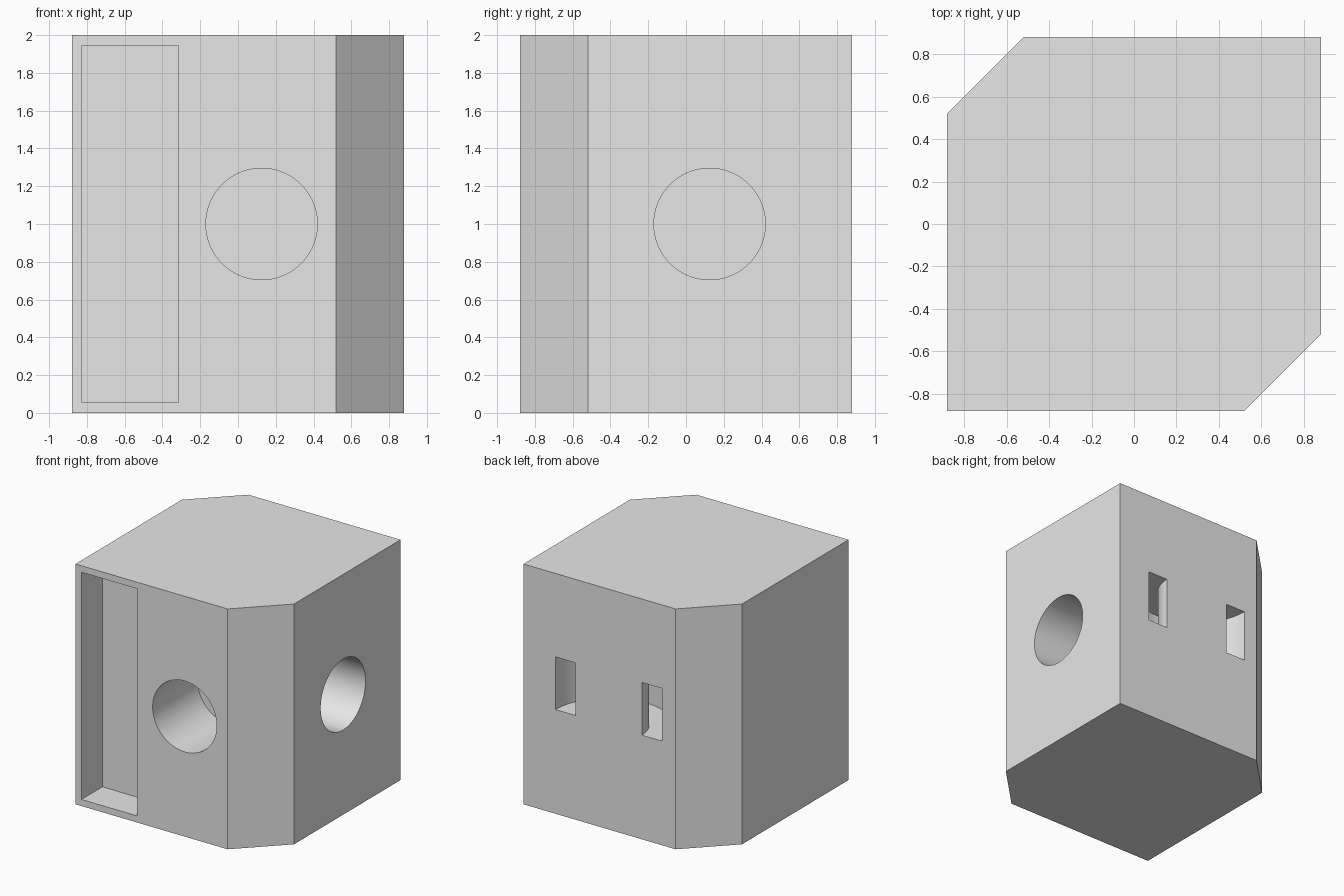
import bpy
import bmesh
from math import pi, cos, sin
from mathutils import Matrix, Vector

cube = bpy.data.objects.get("Cube")
if cube:
    bpy.data.objects.remove(cube, do_unlink=True)

HALF = 0.88      # half width of the block
CUT = 0.52       # where the corner chamfers start
MARGIN = 0.05    # how far cutters reach past the surface

grey = bpy.data.materials.new("light_grey")
grey.use_nodes = True
grey.diffuse_color = (0.8, 0.8, 0.8, 1)
grey.node_tree.nodes["Principled BSDF"].inputs["Base Color"].default_value = (0.8, 0.8, 0.8, 1)


def prism(name, outline, low, high, turn=None):
    """Extrude a flat outline along z from low to high, then turn it."""
    bm = bmesh.new()
    face = bm.faces.new([bm.verts.new((x, y, low)) for x, y in outline])
    moved = bmesh.ops.extrude_face_region(bm, geom=[face])["geom"]
    bmesh.ops.translate(bm, vec=Vector((0, 0, high - low)),
                        verts=[g for g in moved if isinstance(g, bmesh.types.BMVert)])
    if turn:
        bm.transform(turn)
    bmesh.ops.recalc_face_normals(bm, faces=bm.faces)
    mesh = bpy.data.meshes.new(name)
    bm.to_mesh(mesh)
    bm.free()
    mesh.materials.append(grey)
    obj = bpy.data.objects.new(name, mesh)
    bpy.context.collection.objects.link(obj)
    return obj


def arc(cx, cy, radius, start, end, steps):
    return [(cx + radius * cos(start + (end - start) * i / steps),
             cy + radius * sin(start + (end - start) * i / steps))
            for i in range(steps + 1)]


def rectangle(x0, x1, y0, y1):
    return [(x0, y0), (x1, y0), (x1, y1), (x0, y1)]


# Block with two opposite chamfered corners
block = prism("block", [(-HALF, -HALF), (CUT, -HALF), (HALF, -CUT),
                        (HALF, HALF), (-CUT, HALF), (-HALF, CUT)], 0, 2)

# Tall rectangular pocket in the front
pocket = prism("front_pocket_cutter", rectangle(-0.825, -0.315, -HALF - MARGIN, -0.605),
               0.055, 1.945)

# Blind round holes in the front and right faces
circle = arc(0.125, 1.0, 0.295, 0, 2 * pi, 96)[:-1]
to_front = Matrix.Rotation(pi / 2, 4, 'X')                   # z -> -y, y -> z
to_right = Matrix.Rotation(pi / 2, 4, 'Z') @ to_front        # z -> +x
front_hole = prism("front_hole_cutter", circle, 0.29, HALF + MARGIN, to_front)
right_hole = prism("right_hole_cutter", circle, 0.29, HALF + MARGIN, to_right)

# Half-ring channel that opens as two slots in the back
MID, OUTER, INNER = 0.095, 0.49, 0.305
back = HALF + MARGIN
channel_outline = ([(MID - OUTER, back)] + arc(MID, HALF, OUTER, pi, 2 * pi, 48)
                   + [(MID + OUTER, back), (MID + INNER, back)]
                   + arc(MID, HALF, INNER, 2 * pi, pi, 48) + [(MID - INNER, back)])
channel = prism("back_channel_cutter", channel_outline, 0.867, 1.305)

# Carve the block and drop the cutters
bpy.ops.object.select_all(action='DESELECT')
block.select_set(True)
bpy.context.view_layer.objects.active = block
for cutter in (pocket, front_hole, right_hole, channel):
    cutter.hide_render = True
    mod = block.modifiers.new(cutter.name, 'BOOLEAN')
    mod.operation = 'DIFFERENCE'
    mod.solver = 'EXACT'
    mod.object = cutter
    bpy.ops.object.modifier_apply(modifier=mod.name)
    bpy.data.objects.remove(cutter, do_unlink=True)

bpy.ops.object.shade_smooth_by_angle(angle=pi / 6)
